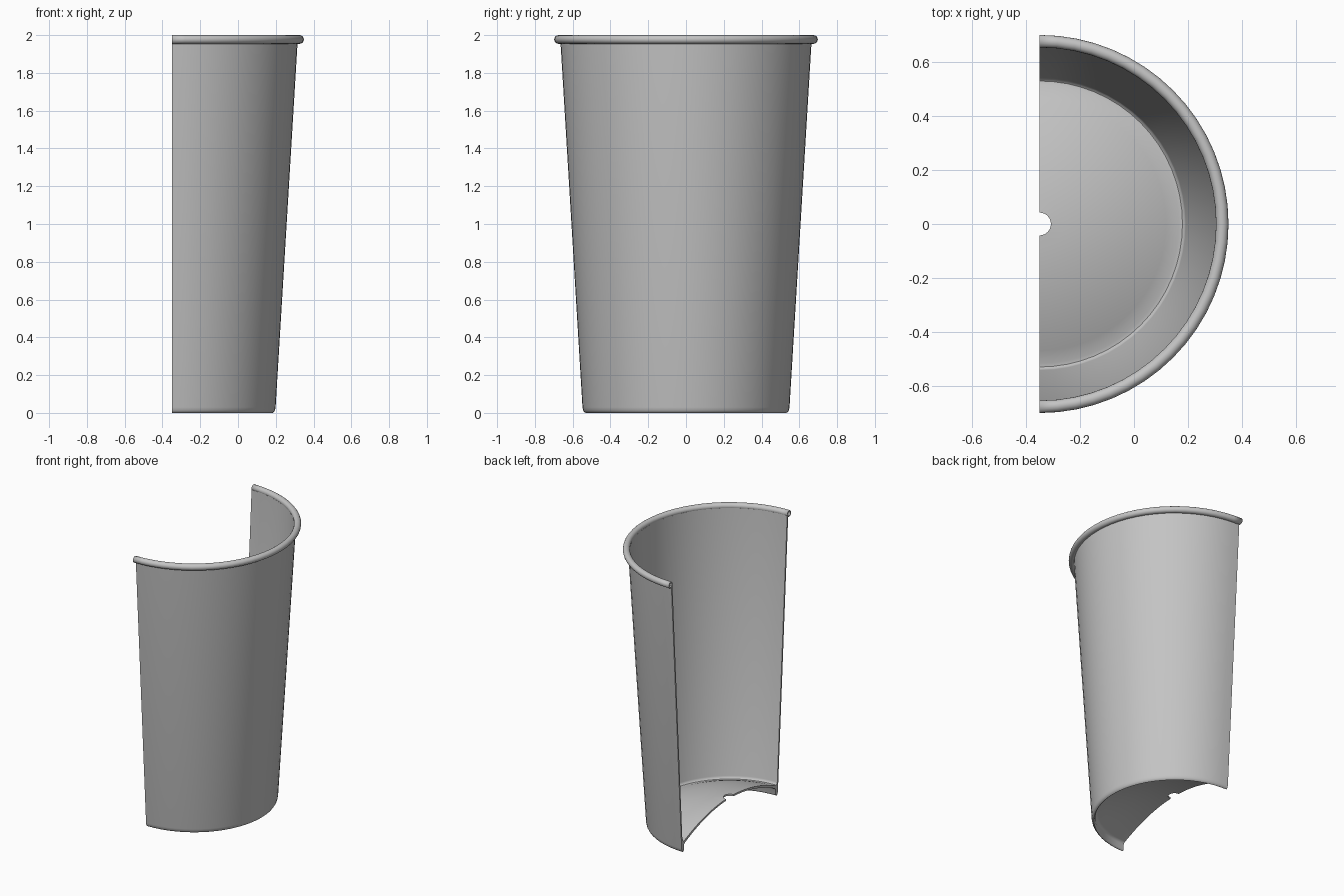
import bpy
import bmesh
from math import pi, sin, cos, radians

AXIS_X = -0.349   # centre line of the halved cup
SEGMENTS = 32

cube = bpy.data.objects.get("Cube")
if cube:
    bpy.data.objects.remove(cube, do_unlink=True)

metal = bpy.data.materials.new("grey metal")
metal.use_nodes = True
colour = (0.55, 0.55, 0.55, 1)
metal.diffuse_color = colour
metal.node_tree.nodes["Principled BSDF"].inputs["Base Color"].default_value = colour


def half_turn(name, section, capped):
    """Sweep a closed (radius, height) section through half a circle."""
    bm = bmesh.new()
    verts = [bm.verts.new((AXIS_X, -r, z)) for r, z in section]
    edges = [bm.edges.new((v, verts[i - 1])) for i, v in enumerate(verts)]
    swept = bmesh.ops.spin(bm, geom=verts + edges, cent=(AXIS_X, 0, 0),
                           axis=(0, 0, 1), angle=pi, steps=SEGMENTS)
    if capped:
        ends = [e for e in swept["geom_last"] if isinstance(e, bmesh.types.BMEdge)]
        bmesh.ops.contextual_create(bm, geom=edges)
        bmesh.ops.contextual_create(bm, geom=ends)
    bmesh.ops.recalc_face_normals(bm, faces=bm.faces)
    mesh = bpy.data.meshes.new(name)
    bm.to_mesh(mesh)
    bm.free()
    mesh.materials.append(metal)
    obj = bpy.data.objects.new(name, mesh)
    bpy.context.collection.objects.link(obj)
    bpy.ops.object.select_all(action="DESELECT")
    obj.select_set(True)
    bpy.context.view_layer.objects.active = obj
    bpy.ops.object.shade_smooth_by_angle(angle=radians(40))
    return obj


def dome(edge_z, top_z, edge_r, hole_r=0.042, steps=10):
    """Raised floor from its outer edge in to the drain hole."""
    points = []
    for i in range(steps + 1):
        r = edge_r + (hole_r - edge_r) * i / steps
        points.append((r, edge_z + (top_z - edge_z) * (1 - (r / edge_r) ** 2)))
    return points


# Cup shell: tapered wall, rounded foot and domed floor in one section
outer_wall = [(0.665, 1.97), (0.548, 0.03), (0.545, 0.014), (0.539, 0.004), (0.532, 0)]
foot_inside = [(0.526, 0.004), (0.523, 0.012), (0.522, 0.045), (0.515, 0.058)]
underside = dome(0.062, 0.183, 0.505)
floor_top = dome(0.078, 0.195, 0.515)[::-1]
inner_wall = [(0.528, 0.077), (0.536, 0.083), (0.540, 0.095), (0.653, 1.97)]
half_turn("cup_shell", outer_wall + foot_inside + underside + floor_top + inner_wall, True)

# Rolled rim: hollow tube around the mouth
tube = 0.023
ring = [(0.675 + tube * cos(2 * pi * i / 16), 2 - tube + tube * sin(2 * pi * i / 16))
        for i in range(16)]
rim = half_turn("rolled_rim", ring, False)
sheet = rim.modifiers.new("sheet thickness", "SOLIDIFY")
sheet.thickness = 0.009
sheet.offset = -1
